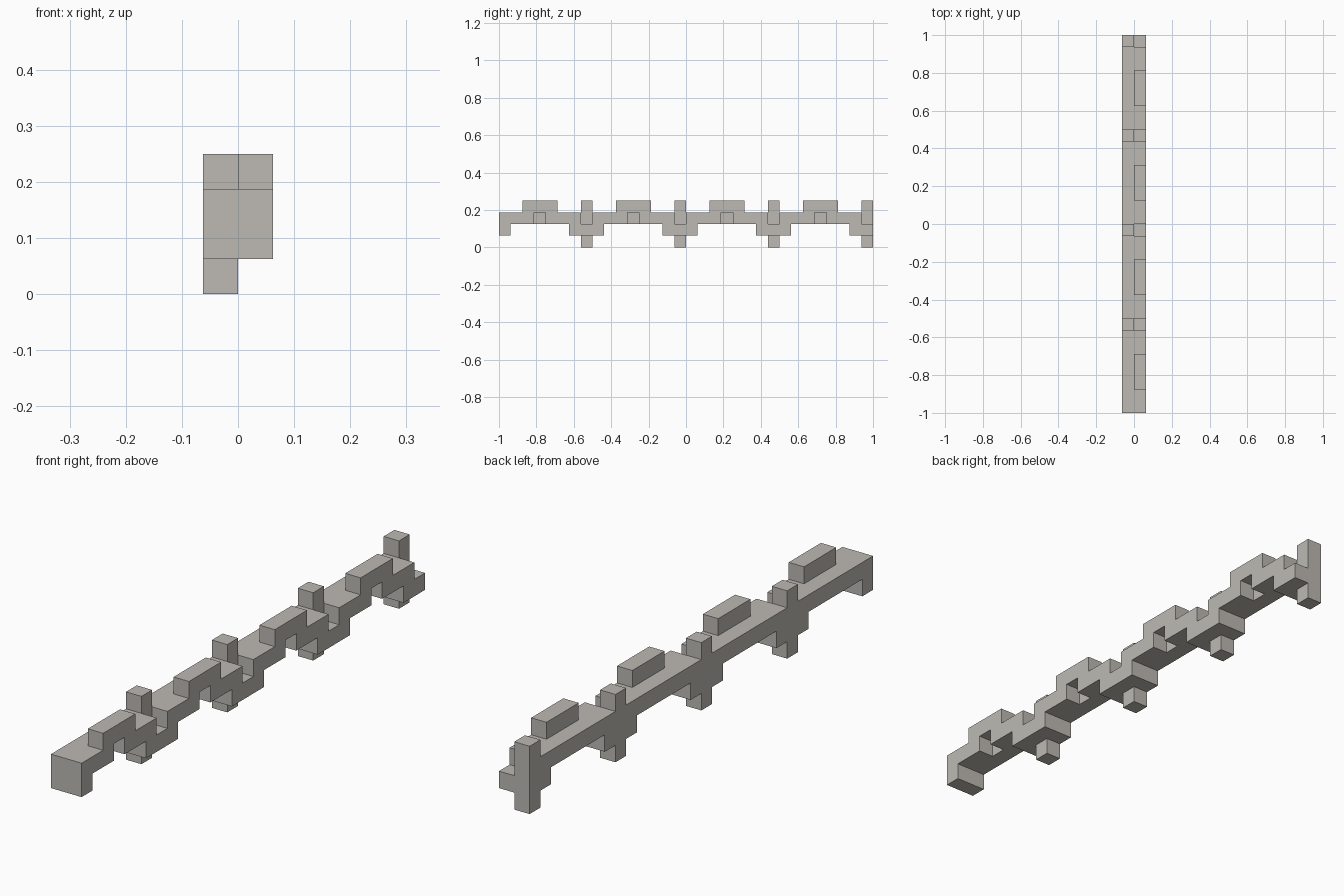
import bpy
import bmesh
from mathutils import Vector

if "Cube" in bpy.data.objects:
    bpy.data.objects.remove(bpy.data.objects["Cube"])

UNIT = 0.0625   # edge of one block
LINKS = 4       # repeats along the length
PITCH = 8       # blocks per repeat

stone = bpy.data.materials.new("warm_grey")
stone.use_nodes = True
colour = (0.51, 0.49, 0.455, 1)
stone.diffuse_color = colour
stone.node_tree.nodes["Principled BSDF"].inputs["Base Color"].default_value = colour

# Side patterns of one repeat, top row first, front to back
WAVE = ["..###...",
        "###.####"[:7] + ".",
        "#.....##",
        "........"]
RAIL = [".......#",
        "########",
        "#.....##",
        ".......#"]


def pattern_cells(pattern, x):
    """Block positions of a side pattern repeated along the length."""
    cells = set()
    for row, line in enumerate(pattern):
        for y, mark in enumerate(line):
            if mark == "#":
                for link in range(LINKS):
                    cells.add((x, y + link * PITCH, len(pattern) - 1 - row))
    return cells


def build_blocks(name, cells, solid):
    """Skin the blocks, leaving out faces hidden against other blocks."""
    bm = bmesh.new()
    for cell in cells:
        for axis in range(3):
            for side in (0, 1):
                near = list(cell)
                near[axis] += 2 * side - 1
                if tuple(near) in solid:
                    continue
                u, v = (axis + 1) % 3, (axis + 2) % 3
                loop = []
                for a, b in ((0, 0), (1, 0), (1, 1), (0, 1)):
                    p = Vector(cell)
                    p[axis] += side
                    p[u] += a
                    p[v] += b
                    p -= Vector((1, LINKS * PITCH / 2, 0))
                    loop.append(bm.verts.new(p * UNIT))
                bm.faces.new(loop if side else loop[::-1])
    bmesh.ops.remove_doubles(bm, verts=bm.verts, dist=UNIT / 100)
    # Merge neighbouring squares into clean flat faces
    bmesh.ops.dissolve_limit(bm, angle_limit=0.01, verts=bm.verts, edges=bm.edges)
    mesh = bpy.data.meshes.new(name)
    bm.to_mesh(mesh)
    bm.free()
    mesh.materials.append(stone)
    bpy.context.collection.objects.link(bpy.data.objects.new(name, mesh))


# Straight rail with upright posts, and the stepped wave strip beside it
rail = pattern_cells(RAIL, 0)
wave = pattern_cells(WAVE, 1)
build_blocks("rail_with_posts", rail, rail | wave)
build_blocks("stepped_wave_strip", wave, rail | wave)
